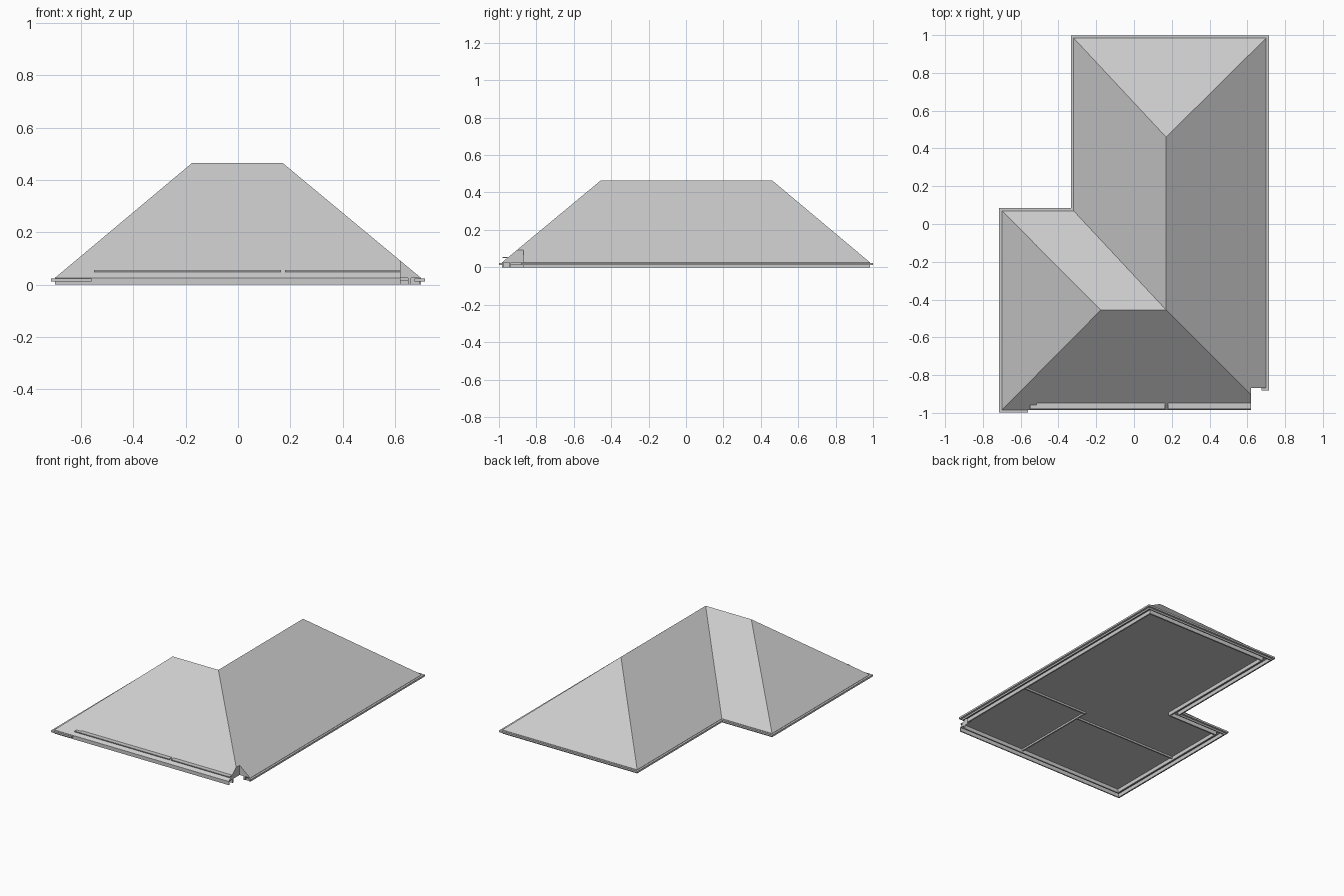
import bpy, bmesh
from mathutils import Vector

if "Cube" in bpy.data.objects:
    bpy.data.objects.remove(bpy.data.objects["Cube"])


def make(name, verts, faces):
    me = bpy.data.meshes.new(name)
    me.from_pydata(verts, [], faces)
    bm = bmesh.new()
    bm.from_mesh(me)
    bmesh.ops.recalc_face_normals(bm, faces=bm.faces)
    bm.to_mesh(me)
    bm.free()
    ob = bpy.data.objects.new(name, me)
    bpy.context.collection.objects.link(ob)
    return ob


def box(name, x0, x1, y0, y1, z0, z1):
    v = [(x, y, z) for z in (z0, z1) for x, y in ((x0, y0), (x1, y0), (x1, y1), (x0, y1))]
    sides = [(i, (i + 1) % 4, (i + 1) % 4 + 4, i + 4) for i in range(4)]
    return make(name, v, [(3, 2, 1, 0), (4, 5, 6, 7)] + sides)


def strip(name, path, off0, off1, z0, z1, closed=False):
    """Mitred rectangular section along a clockwise plan path; positive offset is outward."""
    pts = [Vector(p) for p in path]
    n = len(pts)

    def normal(i):
        d = (pts[(i + 1) % n] - pts[i % n]).normalized()
        return Vector((-d.y, d.x))

    verts = []
    for i, p in enumerate(pts):
        a = normal(i - 1) if closed or i > 0 else normal(i)
        b = normal(i) if closed or i < n - 1 else a
        m = (a + b) / (1 + a.dot(b))
        for off, z in ((off0, z0), (off1, z0), (off1, z1), (off0, z1)):
            q = p + m * off
            verts.append((q.x, q.y, z))
    faces = []
    for i in range(n if closed else n - 1):
        s, t = 4 * i, 4 * ((i + 1) % n)
        faces += [(s + k, s + (k + 1) % 4, t + (k + 1) % 4, t + k) for k in range(4)]
    if not closed:
        faces += [(0, 1, 2, 3), tuple(4 * (n - 1) + k for k in range(4))]
    return make(name, verts, faces)


# Roof outline (clockwise) and eave / ridge heights
EAVE, RIDGE = 0.025, 0.465
outline = [(-.70, -.985), (-.70, .07), (-.32, .07), (-.32, .985), (.70, .985), (.70, -.985)]
ridge = [(.17, .46), (.17, -.455), (-.175, -.455)]

# Hipped L-shaped roof with flat ceiling
roof = make("hip_roof",
            [(x, y, EAVE) for x, y in outline] + [(x, y, RIDGE) for x, y in ridge],
            [(0, 5, 7, 8), (5, 4, 6, 7), (4, 3, 6), (3, 2, 7, 6), (2, 1, 8, 7), (1, 0, 8),
             (0, 1, 2, 3, 4, 5)])

# Fascia board and wall plate hanging under the eaves
fascia = strip("fascia_board", outline, -.008, 0, 0, EAVE, True)
plate = strip("wall_plate", outline, -.05, -.04, 0, EAVE, True)

# Notch cut out of the front right corner
cutter = box("notch_cutter", .62, .9, -1.2, -.868, -.2, .4)
cutter.hide_render = True
for ob in (roof, fascia, plate):
    mod = ob.modifiers.new("notch", 'BOOLEAN')
    mod.operation = 'DIFFERENCE'
    mod.solver = 'EXACT'
    mod.object = cutter
    bpy.context.view_layer.objects.active = ob
    bpy.ops.object.modifier_apply(modifier=mod.name)
bpy.data.objects.remove(cutter)

# Gutter around the eaves, open along the front
strip("gutter", [(-.56, -.985)] + outline[:5] + [(.70, -.868), (.675, -.868)],
      0, .014, .011, .023)

# Flat ledges along the front slope
for name, x0, x1 in (("front_ledge_left", -.515, .165), ("front_ledge_right", .18, .62)):
    box(name, x0, x1, -.98, -.945, .049, .055)
box("front_ledge_end", -.55, -.515, -.98, -.958, .049, .055)

# Thin beams dividing the ceiling
for i, b in enumerate([(.14, .65, -.326, -.316), (.135, .145, -.935, -.316),
                       (-.65, .135, -.405, -.395)]):
    box(f"ceiling_beam_{i + 1}", *b, .013, EAVE)
